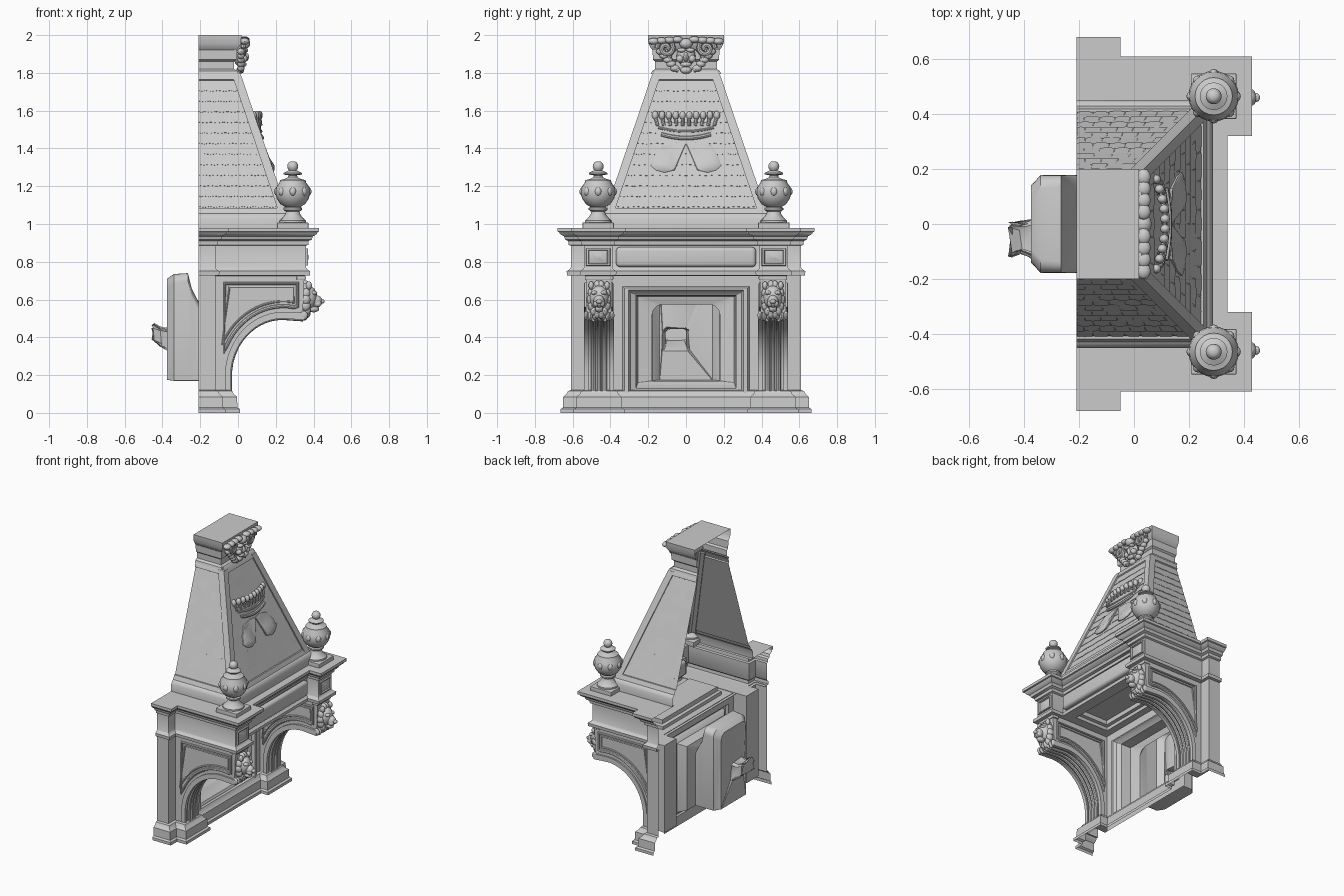
import bpy, bmesh, random
from math import sin, cos, pi, radians
from mathutils import Vector, Matrix

if "Cube" in bpy.data.objects:
    bpy.data.objects.remove(bpy.data.objects["Cube"])
random.seed(4)

def mesh(name, verts, faces, fix=False):
    me = bpy.data.meshes.new(name)
    me.from_pydata([tuple(v) for v in verts], [], faces)
    if fix:
        bm = bmesh.new(); bm.from_mesh(me)
        bmesh.ops.recalc_face_normals(bm, faces=bm.faces)
        bm.to_mesh(me); bm.free()
    ob = bpy.data.objects.new(name, me)
    bpy.context.collection.objects.link(ob)
    return ob

def loft(name, loops, start=False, end=True, fix=False):
    n = len(loops[0])
    faces = [(k*n+i, k*n+(i+1) % n, (k+1)*n+(i+1) % n, (k+1)*n+i)
             for k in range(len(loops)-1) for i in range(n)]
    if start: faces.append(tuple(reversed(range(n))))
    if end: faces.append(tuple(range((len(loops)-1)*n, len(loops)*n)))
    return mesh(name, [p for l in loops for p in l], faces, fix)

def sweep(name, path, prof, cap=False):
    """Moulding: (offset, z) profile mitred along an axis-aligned plan path."""
    nrm = []
    for a, b in zip(path, path[1:]):
        d = (Vector(b)-Vector(a)).normalized()
        nrm.append(Vector((-d.y, d.x)))
    off = [nrm[0]] + [a+b for a, b in zip(nrm, nrm[1:])] + [nrm[-1]]
    n = len(path)
    vs = [(p[0]+o.x*d, p[1]+o.y*d, z) for d, z in prof for p, o in zip(path, off)]
    fs = [(j*n+i, (j+1)*n+i, (j+1)*n+i+1, j*n+i+1) for j in range(len(prof)-1) for i in range(n-1)]
    if cap: fs.append(tuple(reversed(range(n*(len(prof)-1), n*len(prof)))))
    return mesh(name, vs, fs)

def tube(name, pts, r, closed=False):
    cu = bpy.data.curves.new(name, 'CURVE'); cu.dimensions = '3D'
    cu.bevel_depth = r; cu.bevel_resolution = 2; cu.use_fill_caps = True
    sp = cu.splines.new('POLY'); sp.points.add(len(pts)-1); sp.use_cyclic_u = closed
    for q, p in zip(sp.points, pts): q.co = (*p, 1)
    bpy.context.collection.objects.link(bpy.data.objects.new(name, cu))

def blobs(name, items):
    bm = bmesh.new()
    for c, s in items:
        bmesh.ops.create_uvsphere(bm, u_segments=12, v_segments=8, radius=1,
                                  matrix=Matrix.Translation(c) @ Matrix.Diagonal((*s, 1)))
    ob = mesh(name, [], []); bm.to_mesh(ob.data); bm.free()

def box(name, c, s, bev=0):
    bm = bmesh.new()
    bmesh.ops.create_cube(bm, size=1, matrix=Matrix.Translation(c) @ Matrix.Diagonal((*s, 1)))
    if bev: bmesh.ops.bevel(bm, geom=bm.edges[:], offset=bev, segments=4, profile=.5, affect='EDGES')
    ob = mesh(name, [], []); bm.to_mesh(ob.data); bm.free()

def prism(name, poly, y0, y1):
    loft(name, [[(x, y, z) for x, z in poly] for y in (y0, y1)], True, True, True)

def mirrored(half):
    return half + [(x, -y) for x, y in reversed(half)]

# entablature with projecting end blocks
plan = mirrored([(-.21, .61), (-.12, .61), (-.12, .54), (.36, .54), (.36, .39), (.27, .39)])
sweep("entablature", plan, [(-.02, .725), (.02, .728), (.022, .75), (.006, .76), (0, .77), (0, .885), (.012, .89),
      (.014, .91), (.03, .917), (.036, .935), (.055, .945), (.062, .957), (.07, .96), (.07, .98)])
for s in (1, -1):
    for x0, x1, y0, y1 in [(-.21, -.05, .43, .68), (-.05, .43, .43, .61), (.25, .43, .32, .43), (.25, .34, 0, .32)]:
        f = (0, 1, 2, 3) if s > 0 else (3, 2, 1, 0)
        mesh("mantel_top", [(x0, s*y0, .98), (x1, s*y0, .98), (x1, s*y1, .98), (x0, s*y1, .98)], [f])
box("frieze_cushion", (.275, 0, .825), (.05, .74, .105), .02)

# recessed ceiling under the mantel
def flat(x0, x1, h, z): return [(x0, -h, z), (x0, h, z), (x1, h, z), (x1, -h, z)]
loft("mantel_ceiling", [flat(-.12, .28, .41, .727), flat(-.05, .21, .33, .727), flat(-.05, .21, .33, .75),
                        flat(-.03, .19, .31, .755), flat(-.03, .19, .31, .785)])

# plinth course and wall pilasters
base = mirrored([(-.21, .61), (-.12, .61), (-.12, .54), (-.045, .54), (-.045, .38), (-.1, .38)])
sweep("plinth_course", base, [(.055, 0), (.055, .02), (.042, .028), (.04, .085), (.022, .1), (.015, .115), (0, .12)])
for s in (1, -1):
    pil = [(-.21, .61), (-.12, .61), (-.12, .53)]
    sweep("wall_pilaster", pil if s > 0 else [(x, -y) for x, y in reversed(pil)], [(0, .11), (0, .73)])

# fire surround, firebox and broken flue as one stepped loft
def rr(x, h, zb, zt, r=.002, cy=0):
    out = []
    for k, (sy, z, q) in enumerate([(1, zb, .002), (1, zt, r), (-1, zt, r), (-1, zb, .002)]):
        cz = z+q if k in (0, 3) else z-q
        for i in range(6):
            a = -pi/2 + k*pi/2 + i*pi/10
            out.append((x, cy+sy*(h-q)+q*cos(a), cz+q*sin(a)))
    return out
def jit(loop, a):
    return [(x+random.uniform(-a, a), y+random.uniform(-a, a), z+random.uniform(-a, a)) for x, y, z in loop]
loft("fire_surround", [rr(-.1, .39, .02, .73), rr(-.1, .335, .09, .67), rr(-.082, .325, .095, .66), rr(-.08, .305, .1, .65),
     rr(-.1, .295, .105, .64), rr(-.115, .265, .13, .622), rr(-.185, .255, .16, .615), rr(-.2, .18, .17, .575, .06),
     rr(-.215, .178, .17, .6, .05), rr(-.245, .178, .17, .66, .05), rr(-.265, .178, .17, .74, .04),
     rr(-.34, .178, .17, .735, .05), rr(-.375, .14, .175, .71, .05), jit(rr(-.37, .07, .33, .45, .02, -.055), .006),
     jit(rr(-.41, .055, .36, .45, .02, -.05), .008), jit(rr(-.45, .06, .39, .47, .02, -.06), .009)])

# arched side brackets with carved details
def arc(a, b, t0, t1, n=14):
    return [(.24+a*cos(radians(t0+(t1-t0)*i/n)), .19+b*sin(radians(t0+(t1-t0)*i/n))) for i in range(n+1)]
for s in (1, -1):
    side = "left" if s > 0 else "right"
    soffit = [(-.04, .11)] + arc(.28, .31, 180, 90) + [(.35, .492)]
    prism(side+"_bracket", [(-.2, .73), (-.2, .11)] + [(x-.008, z+.008) for x, z in soffit] + [(.352, .73)], s*.395, s*.53)
    for y in (.392, .528):
        prism(side+"_bracket_edge", soffit + [(.352, .53)] + arc(.31, .345, 90, 180) + [(-.07, .11)], s*(y-.012), s*(y+.012))
    for y in (.43, .46, .49):
        tube(side+"_soffit_reed", [(x-.004, s*y, z+.004) for x, z in soffit], .012)
    frame = [(-.07, .685), (.315, .685), (.315, .565)] + arc(.335, .375, 80, 160)
    inner = [(-.045, .665), (.295, .665), (.295, .585)] + arc(.36, .4, 82, 155)
    for y in (.395, .53):
        tube(side+"_spandrel_frame", [(x, s*y, z) for x, z in frame], .01, True)
        tube(side+"_spandrel_bead", [(x, s*y, z) for x, z in inner], .006, True)
    box(side+"_bracket_cap", (.335, s*.46, .715), (.05, .15, .02), .005)
    # lion mask with mane and leaf drop
    L = lambda x, y, z: (x, s*.46+y, z)
    lion = [(L(.37, 0, .61), (.05, .052, .065)), (L(.412, 0, .59), (.035, .03, .034)), (L(.445, 0, .59), (.014, .016, .012)),
            (L(.4, 0, .55), (.03, .022, .018))]
    for d in (-1, 1):
        lion += [(L(.4, d*.024, .635), (.02, .018, .012)), (L(.375, d*.042, .675), (.016, .014, .022)),
                 (L(.422, d*.015, .578), (.02, .016, .018))]
    for i in range(14):
        a = i*2*pi/14
        lion.append((L(.358, .045*cos(a), .6+.075*sin(a)), (.026, .02, .028)))
    blobs(side+"_lion_mask", lion)
    blobs(side+"_leaf_drop", [(L(.348, .023*k, .512+.004*(k % 2)), (.022, .012, .024)) for k in range(-3, 4)])
    # frieze block panel with pointed boss
    loft(side+"_frieze_panel", [[(x, s*.465+a*h, .825+b*h*.72) for a, b in ((-1, -1), (1, -1), (1, 1), (-1, 1))]
         for x, h in ((.36, .064), (.37, .062), (.37, .052), (.362, .048), (.364, .04), (.374, .01))])

# corner urns
for s in (1, -1):
    C = (.29, s*.465)
    box("urn_base", (*C, .99), (.165, .165, .035), .003)
    prof = [(.07, 1.005), (.07, 1.018), (.058, 1.028), (.04, 1.05), (.036, 1.065), (.05, 1.075), (.05, 1.085), (.04, 1.09),
            (.065, 1.105), (.085, 1.135), (.092, 1.165), (.088, 1.195), (.07, 1.22), (.068, 1.232), (.045, 1.238), (.025, 1.248),
            (.023, 1.258), (.048, 1.262), (.05, 1.27), (.03, 1.28), (.014, 1.287)]
    prof += [(.029*sin(a*pi/8), 1.305-.029*cos(a*pi/8)) for a in range(2, 8)]
    loft("urn", [[(C[0]+r*cos(i*pi/12), C[1]+r*sin(i*pi/12), z) for i in range(24)] for r, z in prof], True, True, True)
    blobs("urn_bosses", [((C[0]+.08*cos(i*pi/4), C[1]+.08*sin(i*pi/4), 1.172), (.019, .019, .024)) for i in range(8)])

# tapering hood with corner ribs
D = lambda z: .34*(1.8-z)
hp = mirrored([(-.21, .165), (0, .165)])
sweep("hood", hp, [(.287, .975), (.287, 1.03), (.275, 1.05), (.265, 1.055), (.253, 1.085), (D(1.085), 1.085), (D(1.76), 1.76),
                   (.022, 1.765), (.01, 1.8), (0, 1.81)])
for s in (1, -1):
    loops, w, e = [], .035, .012
    for z in (1.06, 1.79):
        x, y = D(z), .165+D(z)
        loops.append([(a, s*b, z) for a, b in ((x+e, y+e), (x+e, y-w), (x-.005, y-w), (x-.005, y-.005), (x-w, y-.005), (x-w, y+e))])
    loft("hood_rib", loops, True, True, True)

# thin lapped roof tiles on the three hood faces
def tiles(name, surf, out, flip, rows=12):
    vs, fs = [], []
    for r in range(rows):
        za, zb = 1.09+.67*r/rows, 1.09+.67*(r+1)/rows
        n = max(3, round(7-4.2*r/rows))
        cuts = [0] + [(k+(.5 if r % 2 else 0))/n for k in range(0 if r % 2 else 1, n)] + [1]
        for a, b in zip(cuts, cuts[1:]):
            a, b, m, k = a+.002, b-.002, (a+b)/2, len(vs)
            h, O = .003+random.uniform(-.0008, .001), Vector(out)
            top = [surf(b, zb)+O*.0008, surf(a, zb)+O*.0008]
            low = [surf(a, za+.002), surf(m, za-.003), surf(b, za+.002)]
            vs += [p+O*h for p in low] + top + low
            q = [(k, k+1, k+2, k+3, k+4), (k+5, k+6, k+1, k), (k+6, k+7, k+2, k+1)]
            fs += [tuple(reversed(f)) for f in q] if flip else q
    mesh(name, vs, fs)
tiles("front_tiles", lambda u, z: Vector((D(z), (2*u-1)*(.13+D(z)), z)), (1, 0, .3), False)
for s in (1, -1):
    tiles("side_tiles", lambda u, z: Vector((-.209+u*(.174+D(z)), s*(.165+D(z)), z)), (0, s, .3), s > 0)

# chimney cap with scrolled mask
sweep("chimney_cap", mirrored([(-.21, .165), (-.018, .165)]), [(.02, 1.795), (.015, 1.81), (-.002, 1.82), (-.002, 1.86),
      (.01, 1.87), (.012, 1.92), (.02, 1.93), (.034, 1.955), (.036, 2.0)], True)
mask = [((.01, 0, 1.89), (.035, .05, .055)), ((.04, 0, 1.885), (.018, .013, .025)), ((.028, 0, 1.845), (.018, .03, .014)),
        ((.035, 0, 1.955), (.03, .035, .028)), ((.012, 0, 1.815), (.02, .03, .02))]
for s in (1, -1):
    mask += [((.036, s*.024, 1.92), (.018, .024, .012)), ((.03, s*.032, 1.875), (.02, .02, .02))]
    mask += [((.015, s*(.06+.018*k), 1.825+.022*k), (.02, .026, .018)) for k in range(5)]
    mask += [((.035, s*(.045+.042*k), 1.976-.003*k), (.026, .03, .018)) for k in range(4)]
    tube("cap_scroll", [(.028, s*(.105+(.05-.0021*i)*cos(i*.5)), 1.93+(.05-.0021*i)*sin(i*.5)) for i in range(22)], .013)
    tube("cap_leaf", [(.02, s*(.04+.05*sin(i*.35)), 1.81+.015*i) for i in range(9)], .012)
blobs("cap_mask", mask)

# coronet of pearls (leaning off the hood) and the twin shields
def cor(t, z, w):
    return (D(z)+.004+(.012+.2*(z-1.47))*(1-t*t), w*t, z-.02*(1-t*t)*(z < 1.515))
T = [-1+i/8 for i in range(17)]
for z, w, r in ((1.475, .13, .011), (1.51, .145, .007)):
    tube("coronet_band", [cor(t, z, w) for t in T], r)
rows = [[cor(t, z, w) for t in T] for z, w in ((1.47, .13), (1.54, .155))]
mesh("coronet_wall", rows[0]+rows[1], [(i, i+1, 18+i, 17+i) for i in range(16)]).modifiers.new("s", 'SOLIDIFY').thickness = .012
pearl = []
for k in range(10):
    t = -1+2*k/9
    tube("coronet_spike", [cor(t, 1.52, .15), cor(t, 1.57, .163)], .009)
    pearl.append((cor(t, 1.575, .163), (.018, .017, .024)))
blobs("coronet_pearls", pearl)
for s in (1, -1):
    out = [(.0, 1.425), (.035, 1.345), (.06, 1.285), (.115, 1.272), (.16, 1.285), (.187, 1.31), (.17, 1.36), (.13, 1.415), (.06, 1.432)]
    c = (.09, 1.35)
    loft("shield", [[(D(z)+h, s*(c[0]+(y-c[0])*k), c[1]+(z-c[1])*k) for y, z in out]
                    for h, k in ((-.005, 1), (.009, 1), (.012, .95), (.014, .5))], True, True, True)

# curves to meshes, soft shading with crisp edges
bpy.ops.object.select_all(action='SELECT')
bpy.context.view_layer.objects.active = bpy.context.scene.objects[0]
bpy.ops.object.convert(target='MESH')
bpy.ops.object.shade_smooth_by_angle(angle=radians(35))
